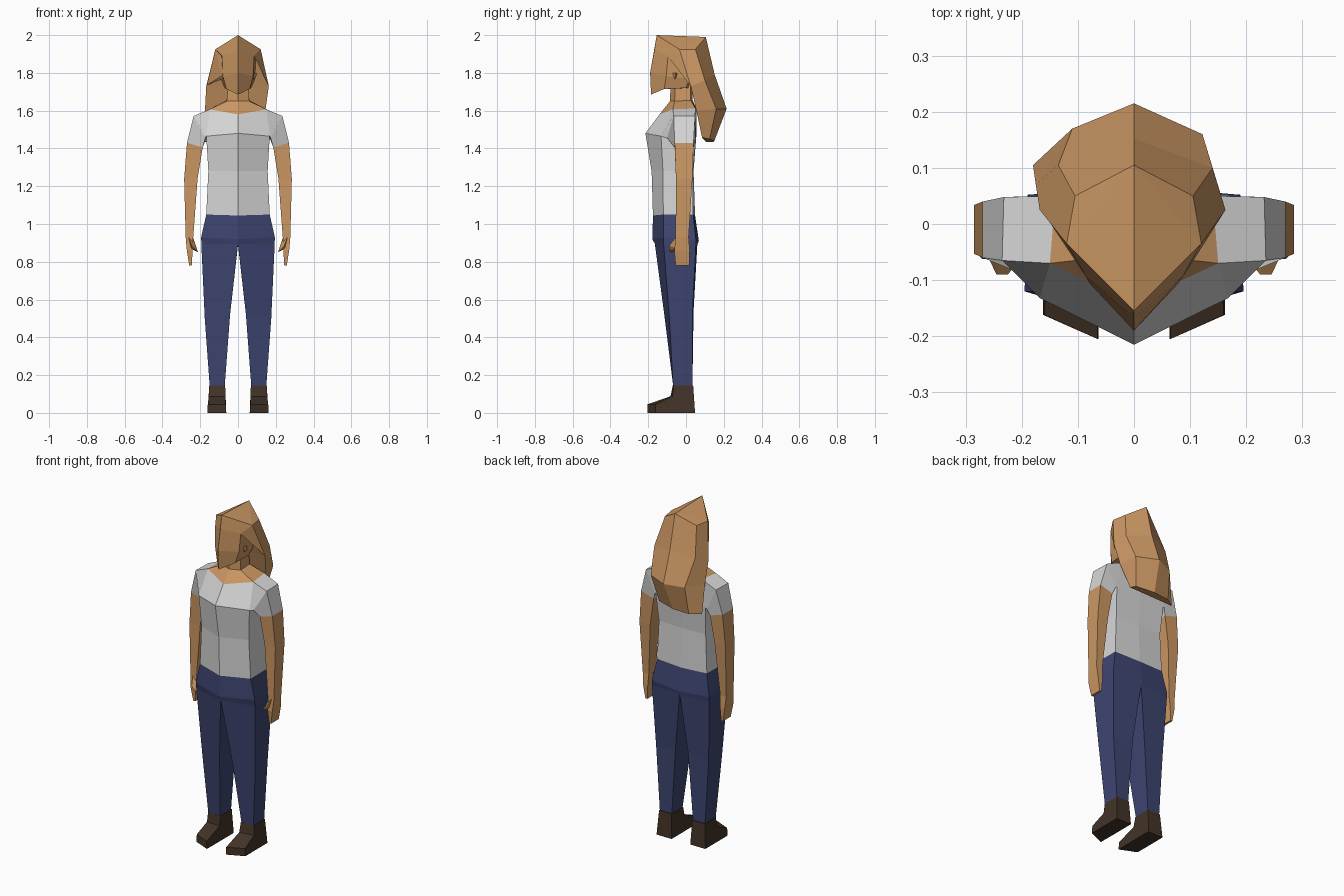
import bpy, bmesh


def material(name, rgb):
    m = bpy.data.materials.new(name)
    m.diffuse_color = (*rgb, 1)
    return m


SKIN = material("tan", (0.60, 0.31, 0.125))
WHITE = material("light grey", (0.68, 0.68, 0.68))
BLUE = material("dark blue", (0.048, 0.06, 0.165))
BROWN = material("dark brown", (0.055, 0.034, 0.021))


def finish(bm, name, mat):
    bmesh.ops.recalc_face_normals(bm, faces=bm.faces)
    me = bpy.data.meshes.new(name)
    bm.to_mesh(me)
    bm.free()
    me.materials.append(mat)
    ob = bpy.data.objects.new(name, me)
    bpy.context.collection.objects.link(ob)
    return ob


def loft(name, rings, mat, side=1, caps=(True, True)):
    """Skin a stack of closed rings; side=-1 mirrors in x."""
    bm = bmesh.new()
    rows = [[bm.verts.new((x * side, y, z)) for x, y, z in r] for r in rings]
    for a, b in zip(rows, rows[1:]):
        n = len(a)
        for i in range(n):
            j = (i + 1) % n
            bm.faces.new((a[i], a[j], b[j], b[i]))
    if caps[0]:
        bm.faces.new(rows[0])
    if caps[1]:
        bm.faces.new(rows[-1])
    return finish(bm, name, mat)


def hull(name, pts, mat, side=1):
    bm = bmesh.new()
    for x, y, z in pts:
        bm.verts.new((x * side, y, z))
    bmesh.ops.convex_hull(bm, input=bm.verts[:])
    return finish(bm, name, mat)


def hexa(cf, sf, sb, cb):
    """Symmetric six-sided ring: centre front (y,z), side front, side back, centre back (y,z)."""
    flip = lambda p: (-p[0], p[1], p[2])
    return [(0, *cf), sf, sb, (0, *cb), flip(sb), flip(sf)]


def box4(xi, xo, yf, yb, zi, zo):
    """Four-sided limb ring: inner/outer x, front/back y, inner/outer z."""
    return [(xi, yf, zi), (xo, yf, zo), (xo, yb, zo), (xi, yb, zi)]


# torso and neck
neckline = hexa((-.14, 1.58), (.15, -.07, 1.607), (.14, .05, 1.612), (.055, 1.61))
hem = hexa((-.175, 1.045), (.168, -.12, 1.05), (.165, .038, 1.05), (.048, 1.045))
loft("shirt_body", [
    hem,
    hexa((-.182, 1.28), (.157, -.122, 1.28), (.155, .035, 1.28), (.04, 1.28)),
    hexa((-.215, 1.48), (.168, -.132, 1.465), (.165, .052, 1.45), (.055, 1.47)),
    neckline], WHITE, caps=(True, False))
loft("neck", [
    neckline,
    hexa((-.085, 1.65), (.06, -.06, 1.65), (.06, .025, 1.655), (.035, 1.655)),
    hexa((-.08, 1.78), (.05, -.055, 1.78), (.05, .025, 1.78), (.035, 1.78))],
    SKIN, caps=(False, True))

# trousers: pelvis
loft("pelvis", [
    hem,
    hexa((-.178, .92), (.195, -.12, .93), (.19, .052, .92), (.068, .91))], BLUE, caps=(True, False))

for s, tag in ((1, "right"), (-1, "left")):
    # trouser leg
    loft("leg_" + tag, [
        [(0, -.178, .92), (.195, -.12, .93), (.19, .052, .92), (0, .068, .91)],
        [(0, -.165, .895), (.194, -.118, .89), (.19, .052, .89), (0, .06, .89)],
        [(.042, -.115, .52), (.176, -.088, .50), (.174, .034, .52), (.042, .04, .54)],
        box4(.07, .15, -.068, .034, .145, .145)], BLUE, s, (False, True))
    # shoe: ankle block with a slanted toe
    loft("shoe_" + tag, [
        [(.068, .038, .145), (.152, .038, .145), (.162, .048, 0), (.062, .048, 0)],
        [(.068, -.07, .145), (.152, -.066, .145), (.162, -.07, 0), (.062, -.075, 0)],
        [(.066, -.082, .088), (.155, -.072, .088), (.162, -.08, 0), (.062, -.085, 0)],
        [(.065, -.205, .045), (.16, -.162, .045), (.162, -.162, 0), (.063, -.205, 0)]], BROWN, s)
    # sleeve
    cuff = box4(.187, .27, -.06, .04, 1.405, 1.43)
    loft("sleeve_" + tag, [
        [(.168, -.132, 1.465), (.15, -.07, 1.607), (.14, .05, 1.612), (.165, .052, 1.45)],
        [(.173, -.10, 1.455), (.235, -.065, 1.572), (.232, .048, 1.572), (.172, .05, 1.445)],
        cuff], WHITE, s, (False, False))
    # arm and hand
    loft("arm_" + tag, [
        cuff,
        box4(.214, .285, -.053, .034, 1.24, 1.24),
        box4(.237, .277, -.055, .014, .93, .93),
        box4(.24, .271, -.062, .02, .86, .86),
        box4(.245, .258, -.055, .017, .78, .78)], SKIN, s)
    # thumb
    hull("thumb_" + tag, [
        (.24, -.02, .935), (.262, -.055, .93), (.25, -.05, .87), (.245, -.09, .885),
        (.225, -.09, .862), (.212, -.075, .85), (.22, -.055, .87)], SKIN, s)

# head
loft("head", [
    hexa((-.185, 1.685), (.062, -.115, 1.715), (.07, 0, 1.72), (.05, 1.72)),
    hexa((-.19, 1.80), (.08, -.105, 1.782), (.09, .02, 1.77), (.06, 1.77)),
    hexa((-.167, 1.92), (.085, -.095, 1.89), (.10, .04, 1.89), (.08, 1.90)),
    hexa((-.155, 2.0), (.12, -.035, 1.925), (.105, .05, 1.925), (.105, 1.99))],
    SKIN, caps=(True, False))
hull("ear", [(.075, -.08, 1.80), (.10, -.055, 1.80), (.095, -.055, 1.775),
             (.075, -.06, 1.76), (.075, -.04, 1.80)], SKIN)

# crown: two sloped planes per side meeting at the parting
hull("crown", hexa((-.155, 2.0), (.12, -.035, 1.925), (.105, .05, 1.925), (.105, 1.99)), SKIN)

# long hair falling behind, end swept to one side
loft("hair", [
    [(.12, -.035, 1.925), (.105, .05, 1.925), (0, .105, 1.99), (-.105, .05, 1.925), (-.12, -.035, 1.925)],
    [(.163, .025, 1.73), (.14, .10, 1.76), (0, .152, 1.79), (-.135, .105, 1.76), (-.168, .025, 1.73)],
    [(.145, .055, 1.60), (.122, .16, 1.61), (0, .215, 1.61), (-.11, .17, 1.60), (-.175, .07, 1.60)],
    [(.10, .085, 1.457), (.09, .125, 1.45), (-.02, .15, 1.44), (-.12, .145, 1.435), (-.18, .105, 1.435)]],
    SKIN)

# fringe swept over one side, small temple lock on the other
hull("fringe", [(0, -.155, 2.0), (0, -.19, 1.80), (-.12, -.035, 1.925), (-.165, .025, 1.735),
                (-.085, -.095, 1.785), (-.06, 0, 1.85)], SKIN)
hull("temple_lock", [(.12, -.035, 1.925), (.085, -.098, 1.89), (.163, .025, 1.73),
                     (.09, 0, 1.88)], SKIN)
